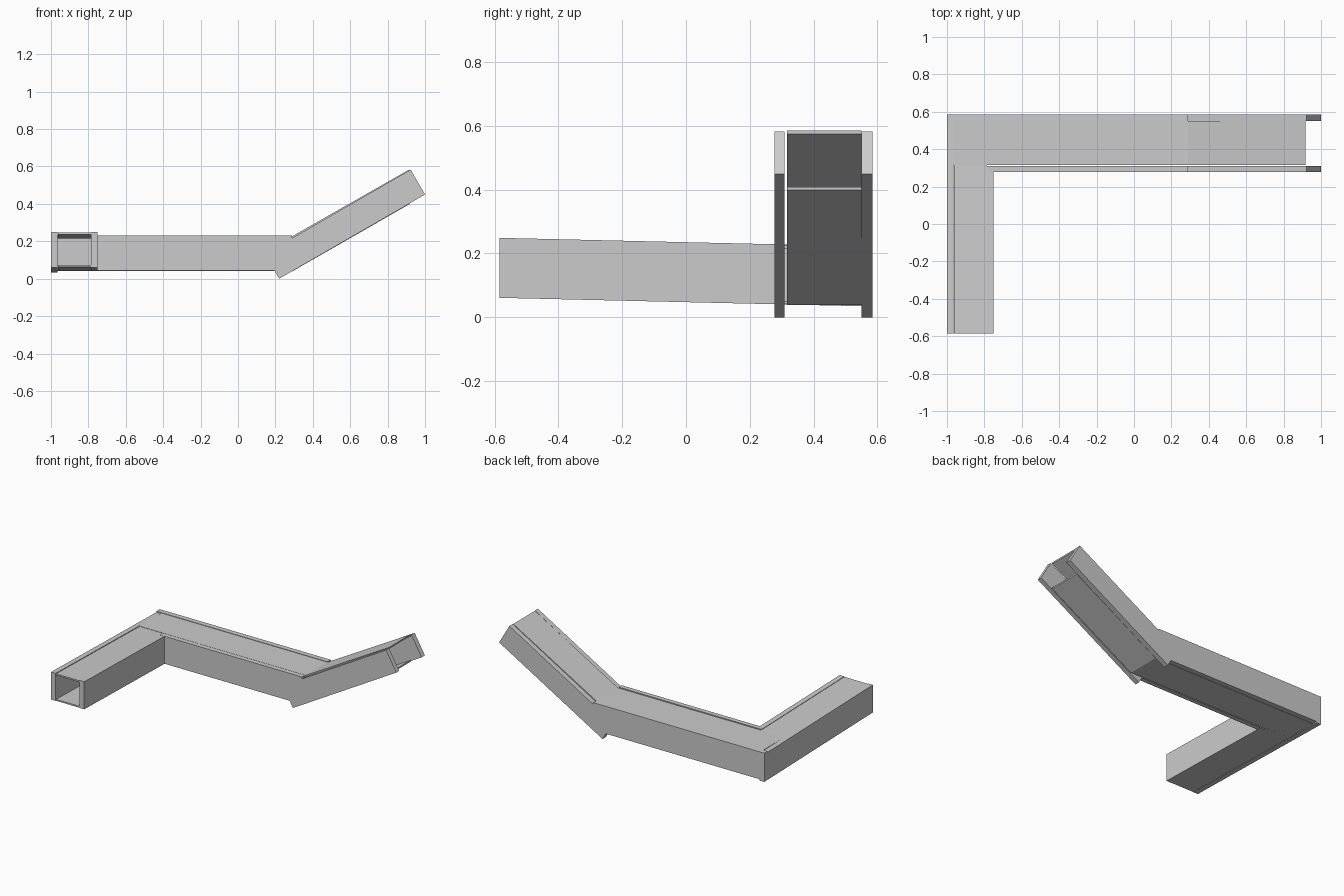
import bpy, bmesh

if "Cube" in bpy.data.objects:
    bpy.data.objects.remove(bpy.data.objects["Cube"])


def prism(name, profile, lo, hi, axis):
    """Extrude a side profile (u, z) between lo and hi along x or y."""
    def place(u, z, w):
        return (u, w, z) if axis == 'y' else (w, u, z)
    bm = bmesh.new()
    a = [bm.verts.new(place(u, z, lo)) for u, z in profile]
    b = [bm.verts.new(place(u, z, hi)) for u, z in profile]
    n = len(profile)
    bm.faces.new(a)
    bm.faces.new(b[::-1])
    for i in range(n):
        j = (i + 1) % n
        bm.faces.new((a[i], b[i], b[j], a[j]))
    bmesh.ops.recalc_face_normals(bm, faces=bm.faces)
    me = bpy.data.meshes.new(name)
    bm.to_mesh(me)
    bm.free()
    ob = bpy.data.objects.new(name, me)
    bpy.context.collection.objects.link(ob)
    return ob


def strip(u0, z0, u1, z1, h):
    """Sloping plate profile of vertical thickness h, given its lower edge."""
    return [(u0, z0), (u1, z1), (u1, z1 + h), (u0, z0 + h)]


T = 0.01                       # cover plate thickness
FRONT, BACK = (0.277, 0.309), (0.55, 0.585)
PANEL = (0.316, 0.55)

# Middle and raised runs: two side walls each
for side, (lo, hi) in (("front", FRONT), ("back", BACK)):
    start = -0.785 if side == "front" else -1.0
    prism(f"middle_wall_{side}", strip(start, 0.043, 0.29, 0.043, 0.187), lo, hi, 'y')
    prism(f"raised_wall_{side}",
          [(0.22, 0.0), (1.0, 0.45), (0.923, 0.583), (0.143, 0.133)], lo, hi, 'y')

# Middle and raised runs: top and bottom plates
prism("middle_top", strip(-0.965, 0.217, 0.29, 0.217, T), *PANEL, 'y')
prism("middle_bottom", strip(-0.965, 0.041, 0.29, 0.041, T), *PANEL, 'y')
prism("raised_top", strip(0.29, 0.217, 0.918, 0.575, T), *PANEL, 'y')
prism("raised_bottom", strip(0.29, 0.039, 0.918, 0.399, T), *PANEL, 'y')


# Slightly sloping front run
def slope(y):
    return 0.061 - (y + 0.585) * 0.0232


def run(y1, dz, h):
    return strip(-0.585, slope(-0.585) + dz, y1, slope(y1) + dz, h)


prism("entry_wall_left", run(0.585, 0, 0.188), -1.0, -0.965, 'x')
prism("entry_wall_right", run(0.309, 0, 0.188), -0.785, -0.75, 'x')
prism("entry_top", run(0.33, 0.175, T), -0.963, -0.785, 'x')
prism("entry_bottom", run(0.33, 0.001, T), -0.963, -0.785, 'x')
